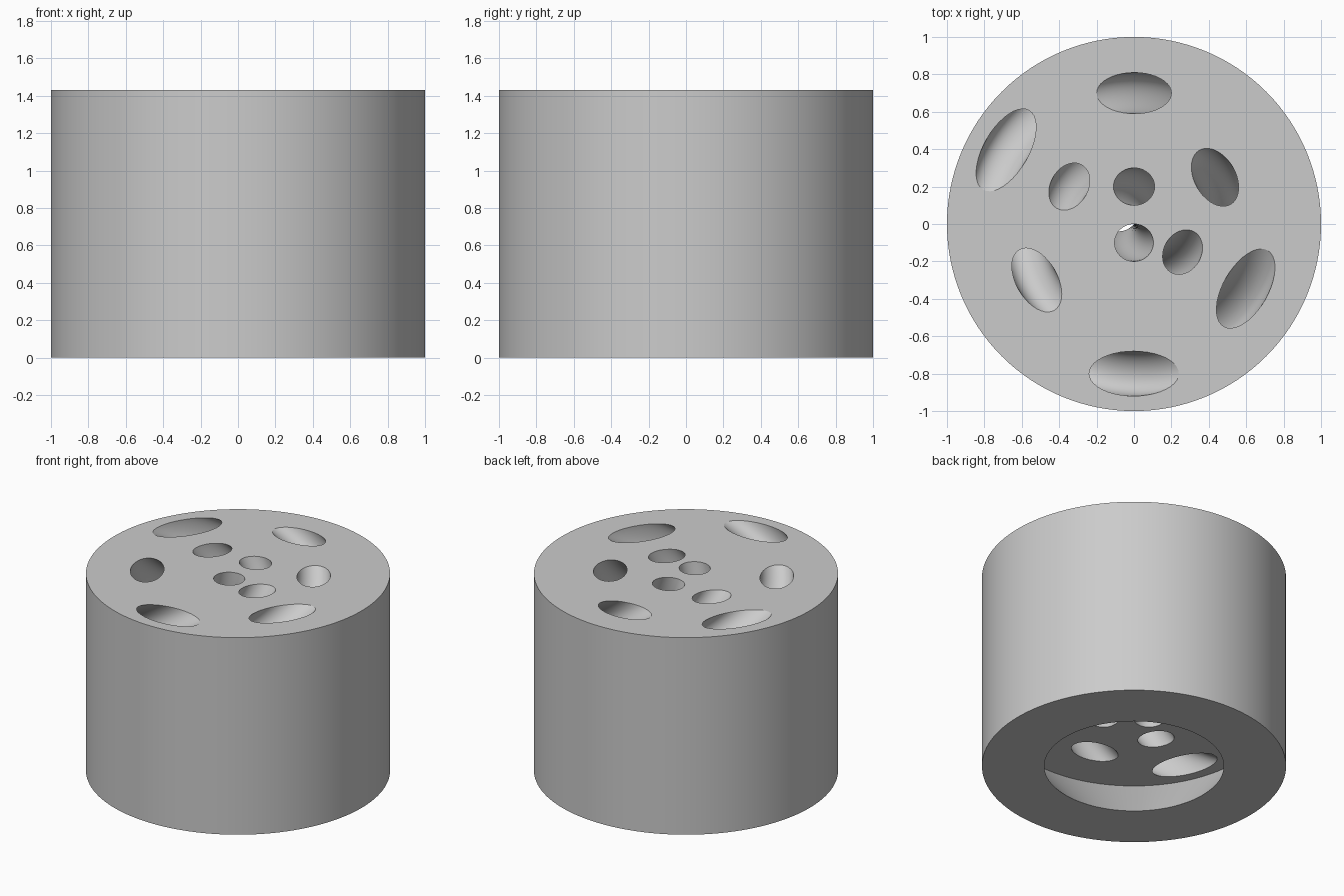
import bpy, bmesh
from math import sin, cos, pi, radians

cube = bpy.data.objects.get("Cube")
if cube:
    bpy.data.objects.remove(cube, do_unlink=True)

HEIGHT = 1.43
CEILING = 0.357            # roof of the cavity underneath
TWIST = radians(-129)      # turn of the channels from top to cavity

grey = bpy.data.materials.new("light_grey")
grey.use_nodes = True
GREY = (0.6, 0.6, 0.6, 1)
grey.diffuse_color = GREY
grey.node_tree.nodes["Principled BSDF"].inputs["Base Color"].default_value = GREY


def make_object(name, bm):
    bmesh.ops.recalc_face_normals(bm, faces=bm.faces)
    mesh = bpy.data.meshes.new(name)
    bm.to_mesh(mesh)
    bm.free()
    mesh.materials.append(grey)
    obj = bpy.data.objects.new(name, mesh)
    bpy.context.collection.objects.link(obj)
    return obj


def loft(bm, rings):
    """Skin a list of point rings and cap both ends."""
    loops = [[bm.verts.new(p) for p in ring] for ring in rings]
    n = len(loops[0])
    for low, high in zip(loops, loops[1:]):
        for i in range(n):
            j = (i + 1) % n
            bm.faces.new((low[i], low[j], high[j], high[i]))
    bm.faces.new(loops[0][::-1])
    bm.faces.new(loops[-1])


def circle(radius, z, n=128):
    return [(radius * cos(2 * pi * i / n), radius * sin(2 * pi * i / n), z)
            for i in range(n)]


def channel_ring(dist, angle, radial, tangential, z, n=40):
    """Ellipse stretched along the turning direction, turned with depth."""
    a = radians(angle) + TWIST * (HEIGHT - z) / (HEIGHT - CEILING)
    ring = []
    for i in range(n):
        t = 2 * pi * i / n
        r, s = dist + radial * cos(t), tangential * sin(t)
        ring.append((r * cos(a) - s * sin(a), r * sin(a) + s * cos(a), z))
    return ring


# Solid body with a cavity below that widens towards its roof
bm = bmesh.new()
loft(bm, [circle(0.88, CEILING), circle(0.59, 0), circle(1, 0), circle(1, HEIGHT)])
body = make_object("cylinder_body", bm)

# Twisted channels: distance, angle, radial and tangential half widths
channels = [
    (0.10, 270, 0.10, 0.104), (0.20, 90, 0.10, 0.11),
    (0.30, 330, 0.10, 0.125), (0.40, 150, 0.10, 0.134),
    (0.50, 30, 0.11, 0.167), (0.60, 210, 0.11, 0.187),
    (0.70, 90, 0.11, 0.20), (0.69, 330, 0.12, 0.235),
    (0.79, 150, 0.12, 0.245), (0.80, 270, 0.12, 0.24),
]
STEPS = 48
OVER = 0.01
bm = bmesh.new()
for spec in channels:
    loft(bm, [channel_ring(*spec, CEILING - OVER
                           + (HEIGHT - CEILING + 2 * OVER) * k / STEPS)
              for k in range(STEPS + 1)])
cutter = make_object("channel_cutter", bm)
cutter.hide_render = True

# Cut the channels through the body
cut = body.modifiers.new("channels", "BOOLEAN")
cut.operation = "DIFFERENCE"
cut.solver = "EXACT"
cut.object = cutter
bpy.ops.object.select_all(action="DESELECT")
bpy.context.view_layer.objects.active = body
body.select_set(True)
bpy.ops.object.modifier_apply(modifier=cut.name)
bpy.data.objects.remove(cutter, do_unlink=True)
bpy.ops.object.shade_smooth_by_angle(angle=radians(25))
